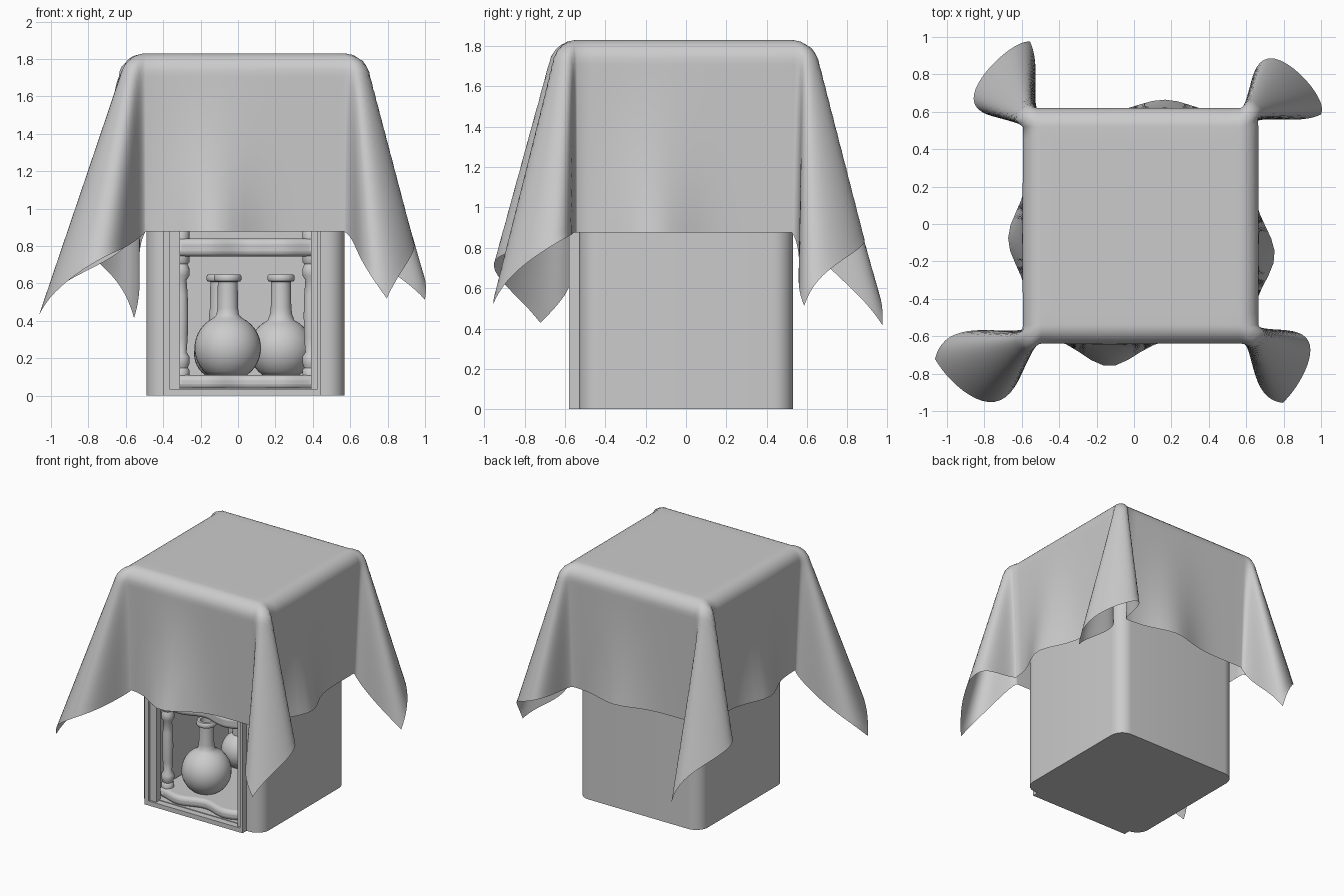
import bpy, bmesh
from math import sin, cos, pi, hypot, atan2, exp, sqrt, radians

if "Cube" in bpy.data.objects:
    bpy.data.objects.remove(bpy.data.objects["Cube"])

CX, CY = 0.035, -0.01


def make(name, verts, faces, angle=35, bevel=0):
    me = bpy.data.meshes.new(name)
    me.from_pydata(verts, [], faces)
    bm = bmesh.new()
    bm.from_mesh(me)
    bmesh.ops.recalc_face_normals(bm, faces=bm.faces)
    bm.to_mesh(me)
    bm.free()
    ob = bpy.data.objects.new(name, me)
    bpy.context.collection.objects.link(ob)
    if bevel:
        m = ob.modifiers.new("bevel", 'BEVEL')
        m.width, m.segments, m.limit_method = bevel, 4, 'ANGLE'
        m.angle_limit = radians(50)
    bpy.ops.object.select_all(action='DESELECT')
    ob.select_set(True)
    bpy.context.view_layer.objects.active = ob
    bpy.ops.object.shade_smooth_by_angle(angle=radians(angle))
    return ob


def extrude(name, outline, z0, z1, bevel=0):
    n = len(outline)
    verts = [(x, y, z) for z in (z0, z1) for x, y in outline]
    faces = [(i, (i + 1) % n, n + (i + 1) % n, n + i) for i in range(n)]
    faces += [tuple(range(n))[::-1], tuple(range(n, 2 * n))]
    return make(name, verts, faces, bevel=bevel)


def box(name, x0, x1, y0, y1, z0, z1, bevel=0):
    return extrude(name, [(x0, y0), (x1, y0), (x1, y1), (x0, y1)], z0, z1, bevel)


def rounded(x0, x1, y0, y1, r, n=8):
    # counter-clockwise, starting at the front right corner
    pts = []
    for k, (x, y) in enumerate([(x1 - r, y0 + r), (x1 - r, y1 - r),
                                (x0 + r, y1 - r), (x0 + r, y0 + r)]):
        for i in range(n + 1):
            a = -pi / 2 + k * pi / 2 + i / n * pi / 2
            pts.append((x + r * cos(a), y + r * sin(a)))
    return pts


def lathe(name, profile, x, y, z, n=32):
    verts = [(x + r * cos(2 * pi * i / n), y + r * sin(2 * pi * i / n), z + h)
             for r, h in profile for i in range(n)]
    faces = [(j * n + i, j * n + (i + 1) % n, (j + 1) * n + (i + 1) % n, (j + 1) * n + i)
             for j in range(len(profile) - 1) for i in range(n)]
    faces += [tuple(range(n))[::-1], tuple(range(len(verts) - n, len(verts)))]
    return make(name, verts, faces, 45)


# cabinet body: rounded shell, open at the front
shell = rounded(-0.49, 0.57, -0.53, 0.53, 0.1)
notch = [(-0.36, -0.53), (-0.36, 0.40), (0.44, 0.40), (0.44, -0.53)]
extrude("cabinet_shell", shell + notch, 0, 1.74)
box("cabinet_floor", -0.37, 0.45, -0.53, 0.41, 0, 0.04)
extrude("cabinet_top", rounded(CX - 0.585, CX + 0.585, CY - 0.585, CY + 0.585, 0.12),
        1.72, 1.805, 0.05)

# front frame with an inner lip
for nm, x0, x1 in (("left", -0.40, -0.365), ("right", 0.425, 0.445)):
    box("frame_" + nm, x0, x1, -0.58, -0.52, 0, 1.72)
for nm, x0, x1 in (("left", -0.365, -0.31), ("right", 0.39, 0.425)):
    box("frame_lip_" + nm, x0, x1, -0.565, -0.51, 0.03, 1.70)
box("frame_bottom", -0.365, 0.425, -0.58, -0.52, 0, 0.035)
box("frame_top", -0.365, 0.425, -0.58, -0.52, 1.66, 1.72)


# shelves with wavy rounded fronts
def shelf(name, z0, z1):
    front = []
    for i in range(29):
        t = i / 28
        front.append((-0.355 + 0.79 * t, -0.505 + 0.025 * cos(4 * pi * t)))
    extrude(name, front + [(0.435, 0.405), (-0.355, 0.405)], z0, z1, 0.03)


shelf("bottom_shelf", 0.035, 0.11)
shelf("middle_shelf", 0.745, 0.84)

# turned columns
column = [(0.045, 0), (0.045, 0.03), (0.036, 0.04), (0.046, 0.065), (0.046, 0.1), (0.03, 0.125),
          (0.036, 0.2), (0.039, 0.32), (0.036, 0.43), (0.03, 0.51),
          (0.046, 0.535), (0.046, 0.57), (0.036, 0.595), (0.045, 0.605), (0.045, 0.64)]
for nm, x in (("left", -0.305), ("right", 0.39)):
    lathe("column_lower_" + nm, column, x, -0.43, 0.108, 20)
    lathe("column_upper_" + nm, [(r, h * 1.41) for r, h in column], x, -0.43, 0.838, 20)


# round flasks: position and bulb radius
def flask(name, x, y, rad):
    bulb = [(rad * cos(a), 0.82 * rad + rad * sin(a))
            for a in (radians(-55 + 10 * i) for i in range(13))]
    neck = [(0.06, 0.325), (0.055, 0.36), (0.053, 0.5), (0.068, 0.503), (0.073, 0.512),
            (0.073, 0.53), (0.066, 0.54), (0.045, 0.54), (0.043, 0.35)]
    lathe(name, [(0.08, 0)] + bulb + neck, x, y, 0.109)


flask("flask_front", -0.055, -0.31, 0.178)
flask("flask_right", 0.23, 0.15, 0.17)
flask("flask_back", -0.095, 0.17, 0.14)

# draped cloth: flat top, hanging sides, a drop-shaped fold at each corner
A, R, L, TOP = 0.53, 0.1, 1.01, 1.83
# (sign x, sign y): fold length, fold width, direction, bias, corner stretch
CORNERS = {(-1, -1): (0.36, 0.24, 33, 1.25, 0.09), (1, -1): (0.30, 0.22, 40, 0.74, 0.0),
           (1, 1): (0.31, 0.24, 38, 1.6, 0.0), (-1, 1): (0.30, 0.24, 52, 0.585, 0.07)}
# billows of the hem: amount, position
BILLOW = {('x', -1): (0.11, -0.08), ('x', 1): (0.13, -0.18),
          ('y', -1): (0.17, -0.2), ('y', 1): (0.08, 0.15)}


def fold(s):
    if s < R * pi / 2:
        return R * sin(s / R), R * (1 - cos(s / R))
    d = s - R * pi / 2
    return R - 0.035 * d, R + d


def billow(key, t, s):
    amt, c = BILLOW[key]
    return amt * (s / L) ** 2 * exp(-((t - c) / 0.22) ** 2) * max(0, 1 - (t / A) ** 2)


def drape(u, v):
    sx, sy = (1 if u > 0 else -1), (1 if v > 0 else -1)
    p, q = max(abs(u) - A, 0), max(abs(v) - A, 0)
    if p < 1e-6 and q < 1e-6:
        return u, v, TOP
    if q < 1e-6:
        o, d = fold(p)
        return sx * (A + o + billow(('x', sx), v, p)), v, TOP - d
    if p < 1e-6:
        o, d = fold(q)
        return u, sy * (A + o + billow(('y', sy), u, q)), TOP - d
    length, width, al, k, stretch = CORNERS[sx, sy]
    al = radians(al)
    phi = atan2(q, p)
    r = hypot(p, q) * (1 + stretch * sin(2 * phi))
    t = 2 * pi * (phi / (pi / 2)) ** k
    a = length * sin(t / 2) ** 2
    b = width * sin(t) * sin(t / 2) ** 2
    hx = a * cos(al) + b * sin(al)
    hy = a * sin(al) - b * cos(al)
    o, d = fold(r)
    return (sx * (A + r * hx + o * cos(phi)), sy * (A + r * hy + o * sin(phi)),
            TOP - d * sqrt(1 - hx * hx - hy * hy))


N, M = 28, 16
hang = [A + L * (i / N) ** 1.25 for i in range(1, N + 1)]
coords = [-h for h in reversed(hang)] + [-A + 2 * A * i / M for i in range(M + 1)] + hang
n = len(coords)
verts = []
for v in coords:
    for u in coords:
        x, y, z = drape(u, v)
        verts.append((x + CX, y + CY, z))
faces = [(j * n + i, j * n + i + 1, (j + 1) * n + i + 1, (j + 1) * n + i)
         for j in range(n - 1) for i in range(n - 1)]
make("cloth_cover", verts, faces, 80)
